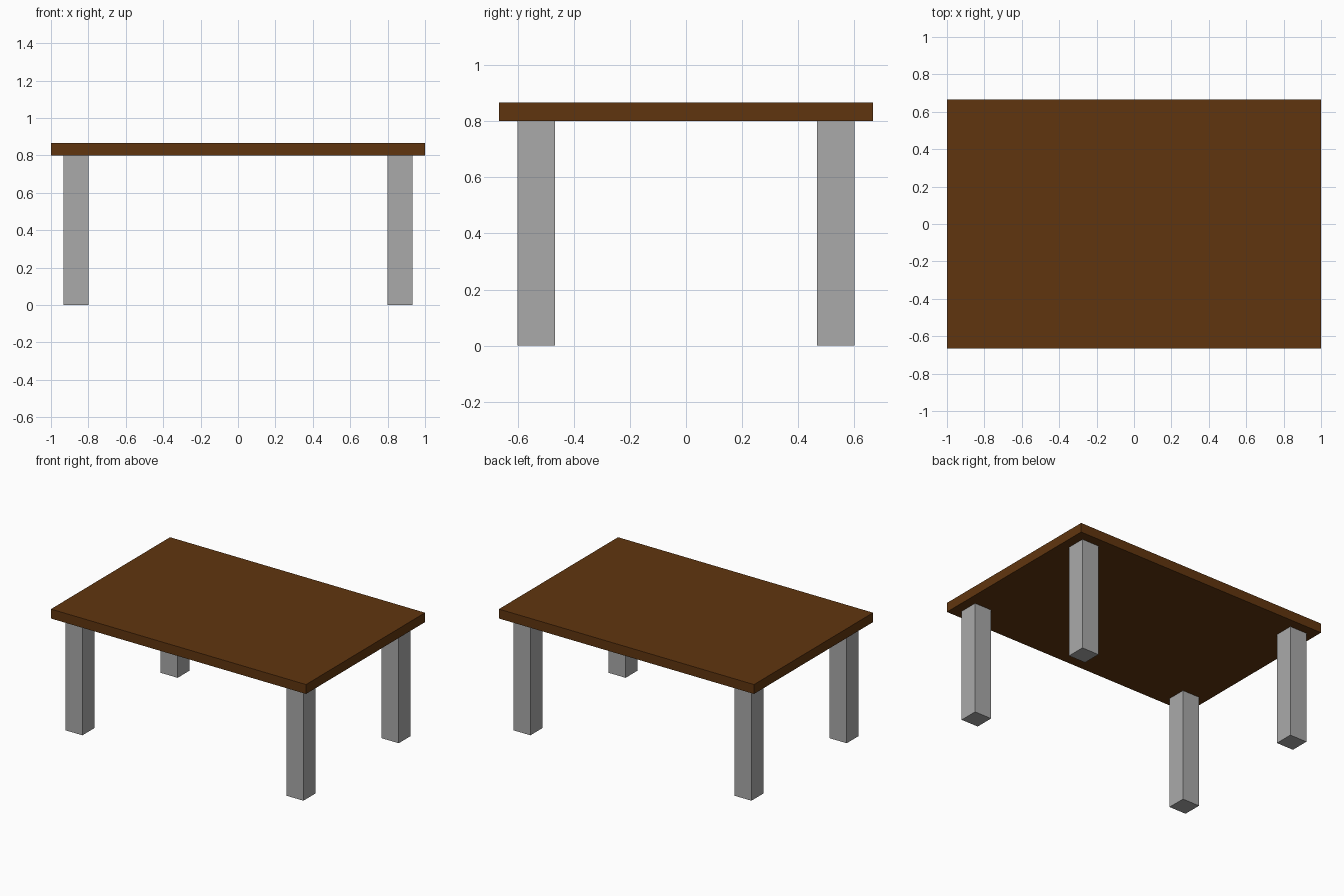
import bpy

cube = bpy.data.objects.get("Cube")
if cube:
    bpy.data.objects.remove(cube, do_unlink=True)


def make_material(name, rgb):
    mat = bpy.data.materials.new(name)
    mat.use_nodes = True
    mat.diffuse_color = (*rgb, 1)
    bsdf = next(n for n in mat.node_tree.nodes if n.type == 'BSDF_PRINCIPLED')
    bsdf.inputs["Base Color"].default_value = (*rgb, 1)
    return mat


def box(name, center, size, mat):
    bpy.ops.mesh.primitive_cube_add(size=1, location=center)
    ob = bpy.context.object
    ob.name = name
    ob.scale = size
    bpy.ops.object.transform_apply(location=False, rotation=False, scale=True)
    ob.data.materials.append(mat)
    return ob


brown = make_material("brown wood", (0.118, 0.036, 0.0046))
grey = make_material("grey metal", (0.4, 0.4, 0.4))

UNIT = 1 / 15          # the table is 30 x 20 x 13 units
LEG_HEIGHT = 12 * UNIT

# Table top
box("table_top", (0, 0, LEG_HEIGHT + UNIT / 2), (30 * UNIT, 20 * UNIT, UNIT), brown)

# Four square legs, one unit in from the edges
for side, sx in (("left", 1), ("right", -1)):
    for end, sy in (("front", -1), ("back", 1)):
        box(f"{end}_{side}_leg", (sx * 13 * UNIT, sy * 8 * UNIT, LEG_HEIGHT / 2),
            (2 * UNIT, 2 * UNIT, LEG_HEIGHT), grey)
